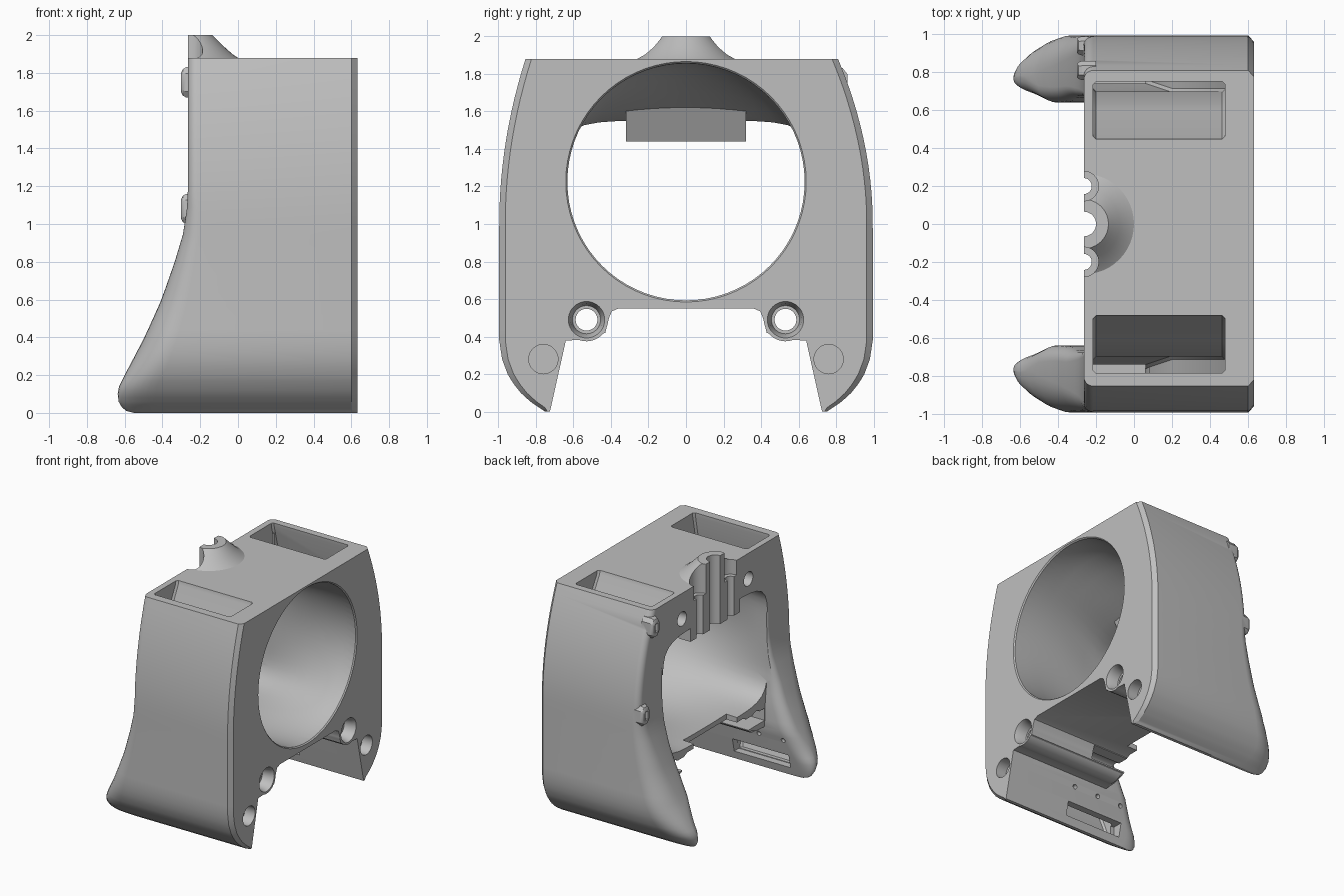
import bpy, bmesh, math
from math import cos, sin, pi

cube = bpy.data.objects.get("Cube")
if cube:
    bpy.data.objects.remove(cube, do_unlink=True)

grey = bpy.data.materials.new("plain grey")
grey.use_nodes = True
grey.diffuse_color = (0.52, 0.52, 0.52, 1)
grey.node_tree.nodes["Principled BSDF"].inputs["Base Color"].default_value = (0.52, 0.52, 0.52, 1)


def loft(name, rings):
    """Closed solid skinned through rings of equal point count."""
    bm = bmesh.new()
    vs = [[bm.verts.new(p) for p in r] for r in rings]
    n = len(rings[0])
    for a, b in zip(vs, vs[1:]):
        for i in range(n):
            j = (i + 1) % n
            bm.faces.new((a[i], a[j], b[j], b[i]))
    bm.faces.new(vs[0])
    bm.faces.new(vs[-1])
    bmesh.ops.recalc_face_normals(bm, faces=bm.faces)
    me = bpy.data.meshes.new(name)
    bm.to_mesh(me)
    bm.free()
    me.materials.append(grey)
    ob = bpy.data.objects.new(name, me)
    bpy.context.collection.objects.link(ob)
    return ob


def box(name, x, y, z):
    return loft(name, [[(a, y[0], z[0]), (a, y[1], z[0]), (a, y[1], z[1]), (a, y[0], z[1])] for a in x])


def turned(name, axis, centre, steps, n=40):
    """Round part along an axis; steps are (position, radius)."""
    rings = []
    for t, r in steps:
        ring = []
        for i in range(n):
            p = [centre[0] + r * cos(2 * pi * i / n), centre[1] + r * sin(2 * pi * i / n)]
            p.insert("xyz".index(axis), t)
            ring.append(p)
        rings.append(ring)
    return loft(name, rings)


def combine(target, tool, op):
    mod = target.modifiers.new("join", 'BOOLEAN')
    mod.operation, mod.solver, mod.object = op, 'EXACT', tool
    bpy.context.view_layer.objects.active = target
    bpy.ops.object.modifier_apply(modifier=mod.name)
    bpy.data.objects.remove(tool, do_unlink=True)


def add(tool):
    combine(body, tool, 'UNION')


def cut(tool):
    combine(body, tool, 'DIFFERENCE')


def interp(table, z):
    for (a, va), (b, vb) in zip(table, table[1:]):
        if z <= b:
            return va + (vb - va) * max(0, z - a) / (b - a)
    return table[-1][1]


TOP, BACK, FRONT = 1.88, -0.265, 0.632
LOW = [(0, .75), (.02, .78), (.05, .825), (.1, .88), (.15, .92), (.2, .95), (.28, .98), (.38, .995)]
INNER = [(0, .725), (.38, .64), (.55, .645), (.75, .668)]
REAR = [(0, -.55), (.01, -.59), (.03, -.615), (.06, -.632), (.1, -.637), (.14, -.63), (.2, -.60),
        (.4, -.495), (.6, -.405), (.8, -.335), (.95, -.29), (1.1, -.268), (1.2, BACK)]


def side_section(s, z):
    """Horizontal section of a side wall with a rounded rear tip."""
    k = .185 if s > 0 else .14
    yo = interp(LOW, z) - k * (max(0, z - 1) / .88) ** 2
    yi, xb = interp(INNER, z), interp(REAR, z)
    w, t = yo - yi, min(1, max(0, (1.15 - z) / .9))
    ro, ri = min(.05 + .17 * t, .62 * w), min(.03 + .07 * t, .36 * w)
    rx, rxi, c = .05 + .15 * t, .03 + .09 * t, min(.032, w / 2)
    pts = [(FRONT, yi), (FRONT, yo - c), (FRONT - .03, yo)]
    for i in range(9):
        a = i * pi / 16
        pts.append((xb + rx * (1 - sin(a)), yo - ro + ro * cos(a)))
    pts.append((xb, yi + ri))
    for i in range(1, 7):
        a = i * pi / 12
        pts.append((xb + rxi * (1 - cos(a)), yi + ri - ri * sin(a)))
    return [(x, s * y, z) for x, y in pts]


# Centre block with the arch underneath
half = [(.70, TOP), (.70, 1.4), (.675, 1.3), (.675, .38), (.62, .38), (.53, .385), (.43, .42),
        (.41, .50), (.395, .535), (.36, .55)]
outline = half + [(-y, z) for y, z in reversed(half)]
body = loft("duct_body", [[(x, y, z) for y, z in outline] for x in (BACK, FRONT)])

# Side walls running down into rounded fins
levels = [0, .01, .02, .03, .045, .06, .08, .1, .12, .14, .17, .2, .24, .28, .33, .38]
levels += [.44 + .072 * i for i in range(20)] + [TOP]
for s in (1, -1):
    add(loft("side_wall", [side_section(s, z) for z in levels]))
    add(turned("screw_boss", "x", (s * .53, .49), [(BACK + .02, .115), (FRONT, .115)]))

# Main tunnel from a round mouth to a rounded rectangular rear
N = 72
rings = []
for x, f in [(.7, 0), (FRONT, 0), (.52, .02), (.4, .1), (.25, .28), (.1, .5), (-.05, .74), (-.17, .92), (BACK, 1), (-.3, 1)]:
    ring = []
    for i in range(N):
        c, d = cos(2 * pi * i / N), sin(2 * pi * i / N)
        k = (abs(c) ** 6 + abs(d) ** 6) ** (-1 / 6)
        ring.append((x, (1 - f) * .632 * c + f * .678 * k * c,
                     (1 - f) * (1.225 + .632 * d) + f * (1.07 + .48 * k * d)))
    rings.append(ring)
cut(loft("tunnel_cutter", rings))
cut(turned("mouth_cutter", "x", (0, 1.225), [(FRONT - .02, .622), (FRONT + .01, .65)], 72))
cut(box("floor_notch", (-.4, -.17), (-.28, .28), (.4, .8)))

# Rear mounting tab with a sloped front, and flared collar on top
tab = [(BACK, 1.44), (-.16, 1.44), (-.01, 1.74), (-.01, 1.78), (BACK, 1.78)]
add(loft("mount_tab", [[(x, y, z) for x, z in tab] for y in (-.32, .32)]))
collar = turned("flared_collar", "z", (BACK, 0),
                [(1.8, .27), (TOP, .265), (1.90, .235), (1.94, .19), (1.98, .15), (2.0, .13)], 48)
combine(collar, box("trim", (-.8, BACK), (-.5, .5), (1.5, 2.2)), 'DIFFERENCE')
add(collar)

# Vertical grooves in the tab
cut(turned("centre_groove", "z", (BACK, 0), [(1.3, .065), (2.1, .065)]))
for s in (1, -1):
    cut(turned("side_groove", "z", (BACK, s * .2), [(1.3, .042), (2.1, .042)]))
    cut(turned("groove_relief", "z", (BACK, s * .2), [(1.76, .078), (2.1, .078)]))
    cut(turned("tab_hole", "x", (s * .43, 1.67), [(-.4, .058), (-.12, .058)]))

# Air ducts, nozzles, screw holes and recesses on both sides
DUCT = [(1.95, .43, .745, -.215, .48), (1.85, .455, .755, -.215, .48), (1.6, .60, .82, -.215, .48),
        (1.33, .695, .88, -.215, .48), (.9, .70, .92, -.215, .48), (.4, .70, .90, -.38, .2),
        (.2, .74, .85, -.42, .08), (.07, .75, .80, -.42, .06)]
for s in (1, -1):
    rings = []
    for z, y0, y1, x0, x1 in DUCT:
        shift = .045 * max(0, z - 1) ** 2 if s < 0 else 0
        y0, y1, r = y0 + shift, y1 + shift, .015
        oct_ = [(x0 + r, y0), (x1 - r, y0), (x1, y0 + r), (x1, y1 - r),
                (x1 - r, y1), (x0 + r, y1), (x0, y1 - r), (x0, y0 + r)]
        rings.append([(x, s * y, z) for x, y in oct_])
    cut(loft("air_duct", rings))
    cut(box("nozzle_slot", (-.45, .06), sorted((s * .6, s * .77)), (.065, .175)))
    cut(turned("screw_hole", "x", (s * .53, .49), [(-.5, .058), (.7, .058)]))
    cut(turned("screw_counterbore", "x", (s * .53, .49), [(.54, .075), (.6, .085), (.64, .1)]))
    cut(turned("magnet_recess", "x", (s * .76, .28), [(.54, .078), (.7, .078)]))
    cut(box("rear_channel", (-.32, .05), sorted((s * .38, s * .64)), (.43, .53)))
    for x in (-.42, -.2, .02):
        cut(turned("pin_hole", "y", (x, .3), sorted([(s * .6, .018), (s * .69, .018)]), 16))

# Cable clips on the left rear edge
for y, z in ((.81, 1.75), (.94, 1.08)):
    rings = []
    for x, a, b in ((-.2, .05, .08), (-.275, .05, .08), (-.292, .045, .07), (-.302, .035, .05)):
        corners = [(a, b * .6), (a * .5, b), (-a * .5, b), (-a, b * .6)]
        corners += [(p, -q) for p, q in reversed(corners)]
        rings.append([(x, y + p, z + q) for p, q in corners])
    add(loft("cable_clip", rings))
    cut(box("clip_slot", (-.4, -.27), (y - .018, y + .018), (z - .035, z + .035)))

# Smooth shading with crisp edges
bpy.ops.object.select_all(action='DESELECT')
body.select_set(True)
bpy.context.view_layer.objects.active = body
bpy.ops.object.shade_smooth_by_angle(angle=math.radians(30))
